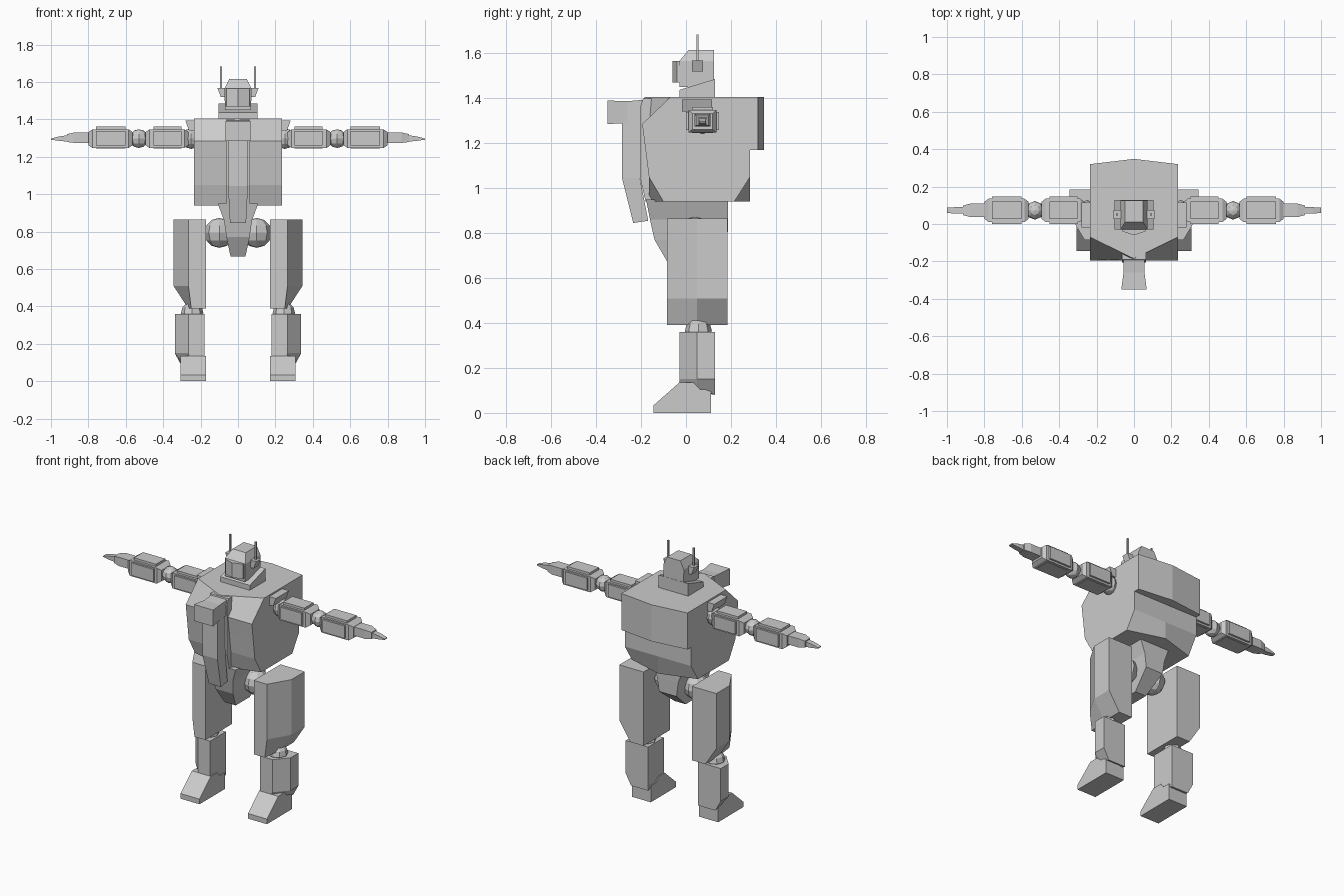
import bpy, bmesh
from mathutils import Matrix, Vector


def finish(name, bm, mirror=False):
    bmesh.ops.recalc_face_normals(bm, faces=bm.faces)
    mesh = bpy.data.meshes.new(name)
    bm.to_mesh(mesh)
    bm.free()
    ob = bpy.data.objects.new(name, mesh)
    bpy.context.collection.objects.link(ob)
    if mirror:
        ob.modifiers.new("Mirror", 'MIRROR').use_mirror_merge = False
    return ob


def loft(name, rings, mirror=False):
    """Skin a stack of equal-length closed rings and cap both ends."""
    bm = bmesh.new()
    rows = [[bm.verts.new(p) for p in r] for r in rings]
    n = len(rows[0])
    for a, b in zip(rows, rows[1:]):
        for i in range(n):
            j = (i + 1) % n
            bm.faces.new((a[i], a[j], b[j], b[i]))
    bm.faces.new(rows[0])
    bm.faces.new(rows[-1])
    return finish(name, bm, mirror)


def prism(name, profile, x0, x1, mirror=False):
    """Side (y, z) profile extruded along x."""
    return loft(name, [[(x, y, z) for y, z in profile] for x in (x0, x1)], mirror)


def box(name, x, y, z, mirror=False):
    return prism(name, [(y[0], z[0]), (y[1], z[0]), (y[1], z[1]), (y[0], z[1])], *x, mirror)


def ball(name, loc, r, mirror=True):
    bm = bmesh.new()
    bmesh.ops.create_uvsphere(bm, u_segments=8, v_segments=6, radius=r,
                              matrix=Matrix.Translation(Vector(loc)))
    return finish(name, bm, mirror)


def beam(name, stations, mirror=True):
    """Rectangular loft along x; stations are (x, y centre, z centre, half y, half z)."""
    return loft(name, [[(x, y - a, z - b), (x, y + a, z - b), (x, y + a, z + b), (x, y - a, z + b)]
                       for x, y, z, a, b in stations], mirror)


# Torso: rings of (z, front centre, front edge, back edge, back centre)
W = 0.235
loft("torso", [[(0, fc, z), (W, fe, z), (W, be, z), (0, bc, z), (-W, be, z), (-W, fe, z)]
               for z, fc, fe, be, bc in [
                   (0.94, -0.165, -0.10, 0.215, 0.285),
                   (1.05, -0.165, -0.165, 0.285, 0.285),
                   (1.17, -0.18, -0.18, 0.285, 0.285),
                   (1.17, -0.18, -0.18, 0.32, 0.348),
                   (1.285, -0.195, -0.195, 0.32, 0.348),
                   (1.405, -0.185, -0.07, 0.32, 0.348)]])

# Chest keel behind the trunk
prism("chest_keel", [(-0.15, 1.40), (-0.19, 1.40), (-0.205, 1.36), (-0.205, 1.05),
                     (-0.18, 0.94), (-0.10, 0.94)], -0.065, 0.065)

# Pelvis: tapering wedge, rings of (z, half width, front, back)
loft("pelvis", [[(-w, y0, z), (w, y0, z + d), (w, y1, z + d), (-w, y1, z)]
                for z, w, y0, y1, d in [(0.95, 0.108, -0.178, 0.187, 0),
                                        (0.86, 0.075, -0.16, 0.187, 0),
                                        (0.77, 0.062, -0.14, 0.185, 0),
                                        (0.667, 0.04, -0.08, 0.06, 0)]])

# Trunk-like front panel with flared head
loft("trunk", [[(-w, y0, z0), (w, y0, z0), (w, y1, z1), (-w, y1, z1)]
               for w, y0, z0, y1, z1 in [(0.052, -0.285, 1.36, -0.205, 1.36),
                                         (0.053, -0.285, 1.045, -0.205, 1.045),
                                         (0.043, -0.235, 0.845, -0.168, 0.855)]])
loft("trunk_head", [[(-w, y, z0), (w, y, z0), (w, y, z1), (-w, y, z1)]
                    for w, y, z0, z1 in [(0.068, -0.35, 1.285, 1.39),
                                         (0.056, -0.26, 1.29, 1.387),
                                         (0.058, -0.17, 1.295, 1.395)]])

# Collar and head
prism("collar", [(-0.03, 1.40), (-0.03, 1.437), (0.128, 1.485), (0.128, 1.40)], -0.105, 0.105)
loft("head", [[(-w, y0, z), (w, y0, z), (w, y1, z), (-w, y1, z)]
              for z, w, y0, y1 in [(1.45, 0.07, -0.03, 0.125), (1.565, 0.072, -0.03, 0.125),
                                   (1.615, 0.047, 0.012, 0.125)]])
loft("visor", [[(-0.068, -0.02, z), (-0.062, -0.04, z), (0, -0.06, z), (0.062, -0.04, z),
                (0.068, -0.02, z)] for z in (1.47, 1.565)])
loft("ear", [[(0.06, y, 1.52), (0.092, y, 1.52), (0.11, y, 1.568), (0.06, y, 1.568)]
             for y in (0.027, 0.075)], True)
box("antenna", (0.086, 0.095), (0.046, 0.055), (1.56, 1.683), True)

# Arms along x at shoulder height
AY, AZ = 0.073, 1.297
loft("shoulder_fin", [[(0.22, y, 1.395), (0.282, y, 1.395), (0.262, y, 1.34), (0.22, y, 1.34)]
                      for y in (-0.018, 0.115)], True)
ball("shoulder_joint", (0.25, AY, AZ), 0.055)
ball("elbow_joint", (0.53, AY, AZ), 0.05)
for name, x0, x1 in (("upper_arm", 0.265, 0.495), ("forearm", 0.563, 0.80)):
    beam(name, [(x0, AY, AZ, 0.045, 0.035), (x0 + 0.022, AY, AZ, 0.062, 0.05),
                (x1 - 0.022, AY, AZ, 0.062, 0.05), (x1, AY, AZ, 0.045, 0.035)])
    px = (x0 + 0.038, x1 - 0.042)
    box(name + "_panel_vertical", px, (AY - 0.047, AY + 0.047), (AZ - 0.052, AZ + 0.065), True)
    box(name + "_panel_side", px, (AY - 0.074, AY + 0.074), (AZ - 0.038, AZ + 0.042), True)
beam("hand", [(0.795, AY, 1.302, 0.036, 0.028), (0.875, AY, 1.302, 0.036, 0.028),
              (0.915, AY, 1.30, 0.025, 0.021)])
beam("fingers", [(0.91, AY, 1.298, 0.018, 0.017), (0.955, AY, 1.297, 0.017, 0.012),
                 (1.0, AY, 1.294, 0.014, 0.003)])

# Legs
ball("hip_joint", (0.1, 0.04, 0.793), 0.08)
ball("knee_joint", (0.245, 0.055, 0.365), 0.06)


def leg_ring(inner, mid, outer, y0, y1, z0, z1):
    return [(inner, y0, z0), (mid, y0, z0), (outer, 0.05, z0), (outer, y1, z1), (inner, y1, z1)]


loft("thigh", [leg_ring(0.172, 0.265, 0.345, -0.085, 0.185, 0.865, 0.865),
               leg_ring(0.172, 0.265, 0.345, -0.085, 0.185, 0.51, 0.51),
               leg_ring(0.172, 0.25, 0.267, -0.085, 0.185, 0.39, 0.39)], True)
loft("shin", [leg_ring(0.178, 0.265, 0.338, -0.03, 0.13, 0.36, 0.36),
              leg_ring(0.178, 0.265, 0.338, -0.03, 0.13, 0.15, 0.15),
              leg_ring(0.178, 0.255, 0.30, -0.03, 0.13, 0.11, 0.08)], True)
prism("foot", [(-0.145, 0), (-0.145, 0.033), (-0.03, 0.135), (0.035, 0.135), (0.062, 0.105),
               (0.112, 0.105), (0.112, 0)], 0.172, 0.307, True)
